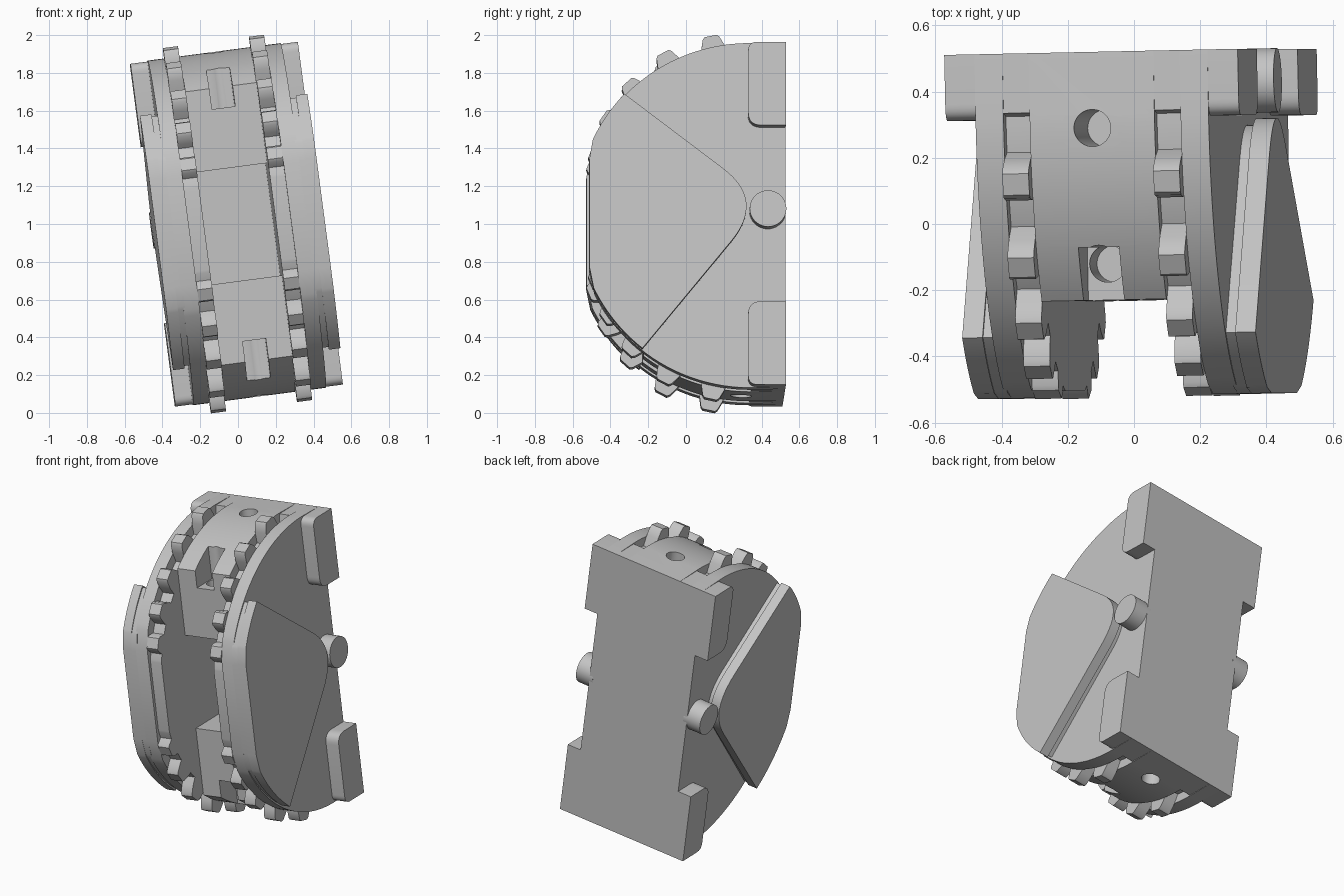
import bpy, bmesh, math
from mathutils import Matrix, Vector

old = bpy.data.objects.get("Cube")
if old:
    bpy.data.objects.remove(old, do_unlink=True)

grey = bpy.data.materials.new("plain grey")
grey.use_nodes = True
grey.diffuse_color = (0.55, 0.55, 0.55, 1)
grey.node_tree.nodes["Principled BSDF"].inputs["Base Color"].default_value = grey.diffuse_color

# The whole assembly leans slightly to one side
LEAN = (Matrix.Translation((0, 0, 1)) @ Matrix.Rotation(math.radians(-7.5), 4, 'Y')
        @ Matrix.Rotation(math.radians(1.2), 4, 'Z'))
CY, R = 0.33, 0.92            # centre and radius of the curved rim
BACK, FRONT = 0.52, -0.52
INNER, TRACK, DISC, OUTER = 0.19, 0.27, 0.355, 0.447


def make(name, bm):
    bmesh.ops.recalc_face_normals(bm, faces=bm.faces)
    mesh = bpy.data.meshes.new(name)
    bm.to_mesh(mesh)
    bm.free()
    mesh.materials.append(grey)
    obj = bpy.data.objects.new(name, mesh)
    bpy.context.collection.objects.link(obj)
    obj.matrix_world = LEAN
    return obj


def prism(name, outline, u0, u1):
    """Extrude a (depth, height) outline across the width."""
    bm = bmesh.new()
    face = bm.faces.new([bm.verts.new((u0, y, w)) for y, w in outline])
    ext = bmesh.ops.extrude_face_region(bm, geom=[face])
    bmesh.ops.translate(bm, vec=(u1 - u0, 0, 0),
                        verts=[v for v in ext["geom"] if isinstance(v, bmesh.types.BMVert)])
    return make(name, bm)


def pair(name, outline, u0, u1):
    return [prism(side + name, outline, s * u0, s * u1)
            for side, s in (("left_", 1), ("right_", -1))]


def cylinder(name, radius, length, matrix):
    bm = bmesh.new()
    bmesh.ops.create_cone(bm, cap_ends=True, segments=40, radius1=radius,
                          radius2=radius, depth=length, matrix=matrix)
    return make(name, bm)


def rim(radius, front, a0, a1, n=40):
    """Arc points by angle from the top, clipped by the flat front."""
    pts = []
    for i in range(n + 1):
        a = math.radians(a0 + (a1 - a0) * i / n)
        y, w = CY - radius * math.sin(a), radius * math.cos(a)
        if y > front:
            pts.append((y, w))
    return pts


def fillet(a, b, c, r, n=8):
    """Round the corner b between a and c."""
    a, b, c = Vector(a), Vector(b), Vector(c)
    p, q = b + (a - b).normalized() * r, b + (c - b).normalized() * r
    return [tuple(p.lerp(b, t).lerp(b.lerp(q, t), t)) for t in [i / n for i in range(n + 1)]]


def mirror(points):
    return [(y, -w) for y, w in reversed(points)]


def cut(obj, cutter):
    mod = obj.modifiers.new("cut", 'BOOLEAN')
    mod.object = cutter
    mod.solver = 'EXACT'
    cutter.hide_render = True
    bpy.context.view_layer.update()
    dg = bpy.context.evaluated_depsgraph_get()
    mesh = bpy.data.meshes.new_from_object(obj.evaluated_get(dg))
    obj.modifiers.clear()
    obj.data = mesh
    bpy.data.objects.remove(cutter, do_unlink=True)


def smooth(objs):
    bpy.ops.object.select_all(action='DESELECT')
    for o in objs:
        o.select_set(True)
    bpy.context.view_layer.objects.active = objs[0]
    bpy.ops.object.shade_smooth_by_angle(angle=math.radians(30))


parts = []

# Side discs: rounded rim with a flat front
flat = math.sqrt(R * R - (CY - FRONT) ** 2)
top = [(BACK, 0.915)] + rim(R, FRONT + 0.015, 0, 90) + [(FRONT, flat - 0.06)]
parts += pair("disc", top + mirror(top), TRACK, DISC)

# Recessed track beds beside the discs
bed = [(BACK, 0.915), (CY + 0.01, 0.915)] + rim(0.86, -0.5, 0, 90) + [(-0.5, 0.22)]
parts += pair("track_bed", bed + mirror(bed), INNER, TRACK)

# Teeth along the upper and lower arcs of each track
TEETH = ((12, 0.99), (27.5, 0.99), (42, 0.97), (55, 0.945), (67.5, 0.91))
for i, (deg, tip) in enumerate(TEETH):
    a = math.radians(deg)
    out, side = Vector((-math.sin(a), math.cos(a))), Vector((math.cos(a), math.sin(a)))
    prof = [(0.075, 0.82), (0.062, tip - 0.06), (0.045, tip - 0.012), (0.033, tip)]
    prof += [(-t, r) for t, r in reversed(prof)]
    tooth = [tuple(Vector((CY, 0)) + side * t + out * r) for t, r in prof]
    parts += pair(f"upper_tooth_{i}", tooth, INNER, TRACK)
    parts += pair(f"lower_tooth_{i}", mirror(tooth), INNER, TRACK)

# Central body: upper and lower blocks joined by the back wall
upper = [(BACK, 0.915)] + rim(R, -0.23, 0, 60) + [(-0.23, 0.3), (0.2, 0.3)]
edge = math.sqrt(R * R - (CY + 0.23) ** 2)
upper.insert(-2, (-0.23, edge))
body = prism("central_body", upper + mirror(upper), -INNER, INNER)
for s in (1, -1):
    notch = [(-0.4, s * 0.62), (-0.07, s * 0.62), (-0.07, s * 1.1), (-0.4, s * 1.1)]
    cut(body, prism("notch_cutter", notch, -0.062, 0.062))
    for y, w, length in ((0.29, 0.85, 0.5), (-0.12, 0.65, 0.4)):
        cut(body, cylinder("hole_cutter", 0.056, length, Matrix.Translation((0, y, s * w))))
parts.append(body)

# Raised wedge plates on the discs, standing on a slightly narrower neck
tip_a, tip_b, tip_c = (-0.34, 0.64), (0.41, 0.07), (-0.25, -0.735)
apex = fillet(tip_a, tip_b, tip_c, 0.28, 14)
up_angle = math.degrees(math.atan2(CY + 0.34, 0.64))
low_angle = math.degrees(math.atan2(CY + 0.25, 0.735))
front_edge = (mirror(rim(R, FRONT + 0.015, low_angle, 90)) + [(FRONT, 0.06 - flat)])[:]
low = rim(R, FRONT + 0.015, low_angle, 90) + [(FRONT, flat - 0.06)]
high = rim(R, FRONT + 0.015, up_angle, 90) + [(FRONT, flat - 0.06)]
wedge = apex + [(y, -w) for y, w in low] + list(reversed(high))
neck = [(y - 0.02 if y > -0.2 else y, w * 0.98) for y, w in wedge]
parts += pair("wedge_plate", wedge, DISC + 0.03, OUTER)
parts += pair("wedge_neck", neck, DISC - 0.01, DISC + 0.03)

# Corner blocks at the back
blk = [(BACK, 0.915)] + fillet((BACK, 0.915), (0.32, 0.915), (0.32, 0.47), 0.05)
blk += fillet((0.32, 0.915), (0.32, 0.47), (BACK, 0.47), 0.07) + [(BACK, 0.47)]
parts += pair("upper_corner_block", blk, DISC - 0.01, OUTER)
parts += pair("lower_corner_block", mirror(blk), DISC - 0.01, OUTER)

# Pivot pins
for side, s in (("left", 1), ("right", -1)):
    turn = Matrix.Translation((s * 0.39, 0.425, 0.025)) @ Matrix.Rotation(math.pi / 2, 4, 'Y')
    parts.append(cylinder(side + "_pin", 0.097, 0.12, turn))

smooth(parts)
